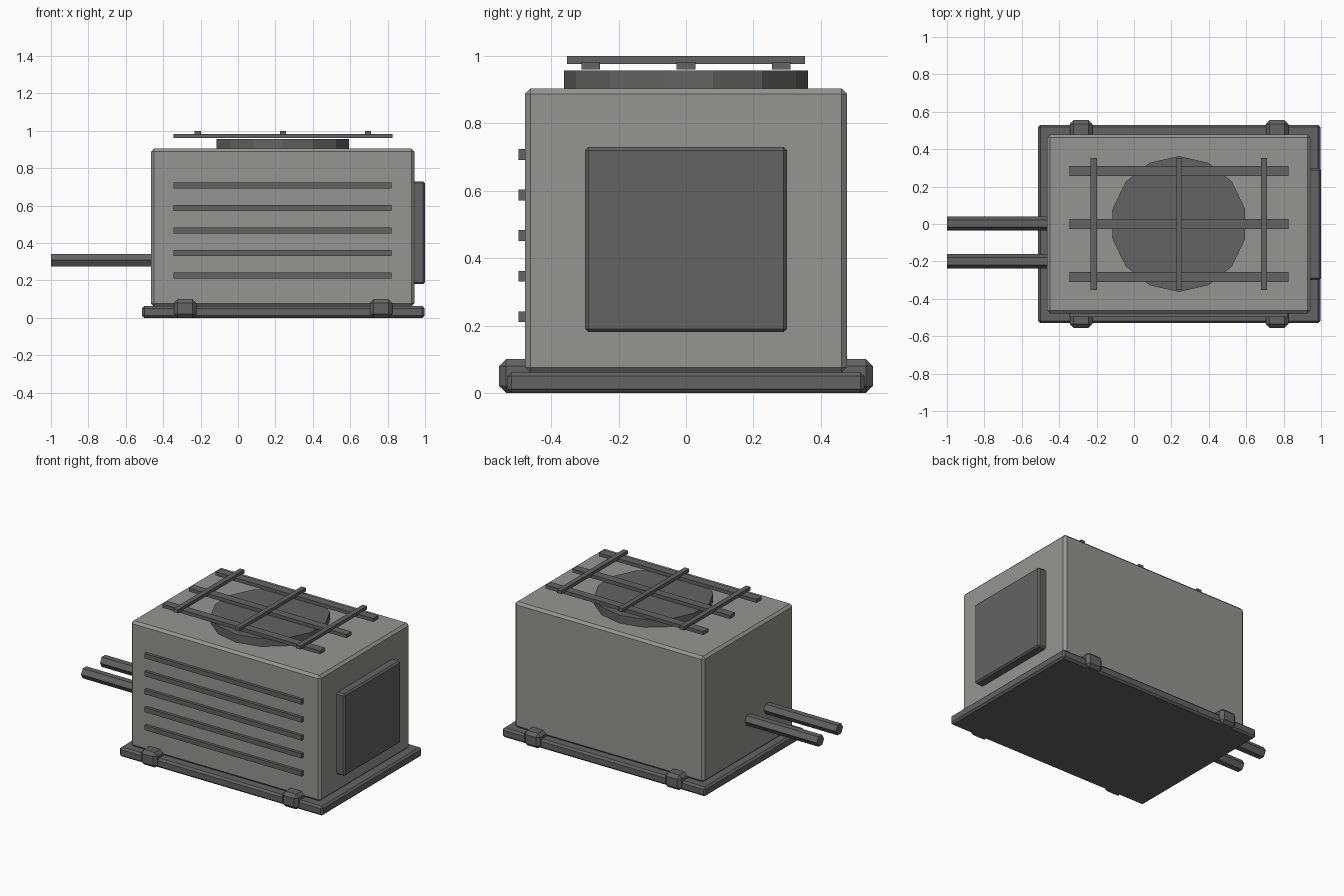
import bpy
import math

if "Cube" in bpy.data.objects:
    bpy.data.objects.remove(bpy.data.objects["Cube"])


def material(name, rgb):
    m = bpy.data.materials.new(name)
    m.diffuse_color = (*rgb, 1.0)
    m.use_nodes = True
    m.node_tree.nodes["Principled BSDF"].inputs["Base Color"].default_value = m.diffuse_color
    return m


LIGHT = material("light grey", (0.30, 0.30, 0.288))
DARK = material("dark grey", (0.125, 0.125, 0.125))


def box(name, x, y, z, mat, bevel=0.0):
    """Box given by its (min, max) range on each axis, with an optional chamfer."""
    bpy.ops.mesh.primitive_cube_add(size=1, location=[sum(r) / 2 for r in (x, y, z)])
    ob = bpy.context.object
    ob.name = name
    ob.scale = [r[1] - r[0] for r in (x, y, z)]
    bpy.ops.object.transform_apply(location=False, rotation=False, scale=True)
    ob.data.materials.append(mat)
    if bevel:
        mod = ob.modifiers.new("chamfer", 'BEVEL')
        mod.width = bevel
        mod.segments = 1
    return ob


def around(centre, size):
    return (centre - size / 2, centre + size / 2)


def prism(name, sides, radius, depth, location, rotation, mat):
    bpy.ops.mesh.primitive_cylinder_add(vertices=sides, radius=radius, depth=depth,
                                        location=location, rotation=rotation)
    ob = bpy.context.object
    ob.name = name
    ob.data.materials.append(mat)
    return ob


# Base tray and main housing
box("base", (-0.513, 0.997), (-0.53, 0.53), (0.0, 0.062), DARK, 0.012)
box("housing", (-0.465, 0.943), (-0.478, 0.478), (0.06, 0.904), LIGHT, 0.016)

# Mounting feet along both long edges
for i, x in enumerate((-0.283, 0.765)):
    for side, y in (("front", -0.495), ("back", 0.495)):
        box(f"foot_{side}_{i + 1}", around(x, 0.12), around(y, 0.12),
            (0.0, 0.10), DARK, 0.02)

# Front louvre slats
for i in range(5):
    box(f"slat_{i + 1}", (-0.345, 0.82), (-0.498, -0.47),
        around(0.226 + i * 0.1205, 0.032), DARK)

# Side access panel
box("side_panel", (0.93, 1.0), (-0.30, 0.30), (0.18, 0.73), DARK, 0.01)

# Fan housing: fourteen sides, a corner pointing to the back
prism("fan_ring", 14, 0.363, 0.077, (0.24, 0, 0.9185), (0, 0, 0), DARK)

# Grille over the fan: long bars below, cross bars above
for i, y in enumerate((-0.283, 0.0, 0.283)):
    box(f"long_bar_{i + 1}", (-0.345, 0.825), around(y, 0.055), (0.96, 0.983), DARK)
for i, x in enumerate((-0.215, 0.24, 0.695)):
    box(f"cross_bar_{i + 1}", around(x, 0.033), (-0.353, 0.353), (0.977, 1.0), DARK)

# Hexagonal pipes out of the left side
for i, y in enumerate((0.002, -0.199)):
    prism(f"pipe_{i + 1}", 6, 0.038, 0.56, (-0.72, y, 0.308),
          (0, math.pi / 2, 0), DARK)
